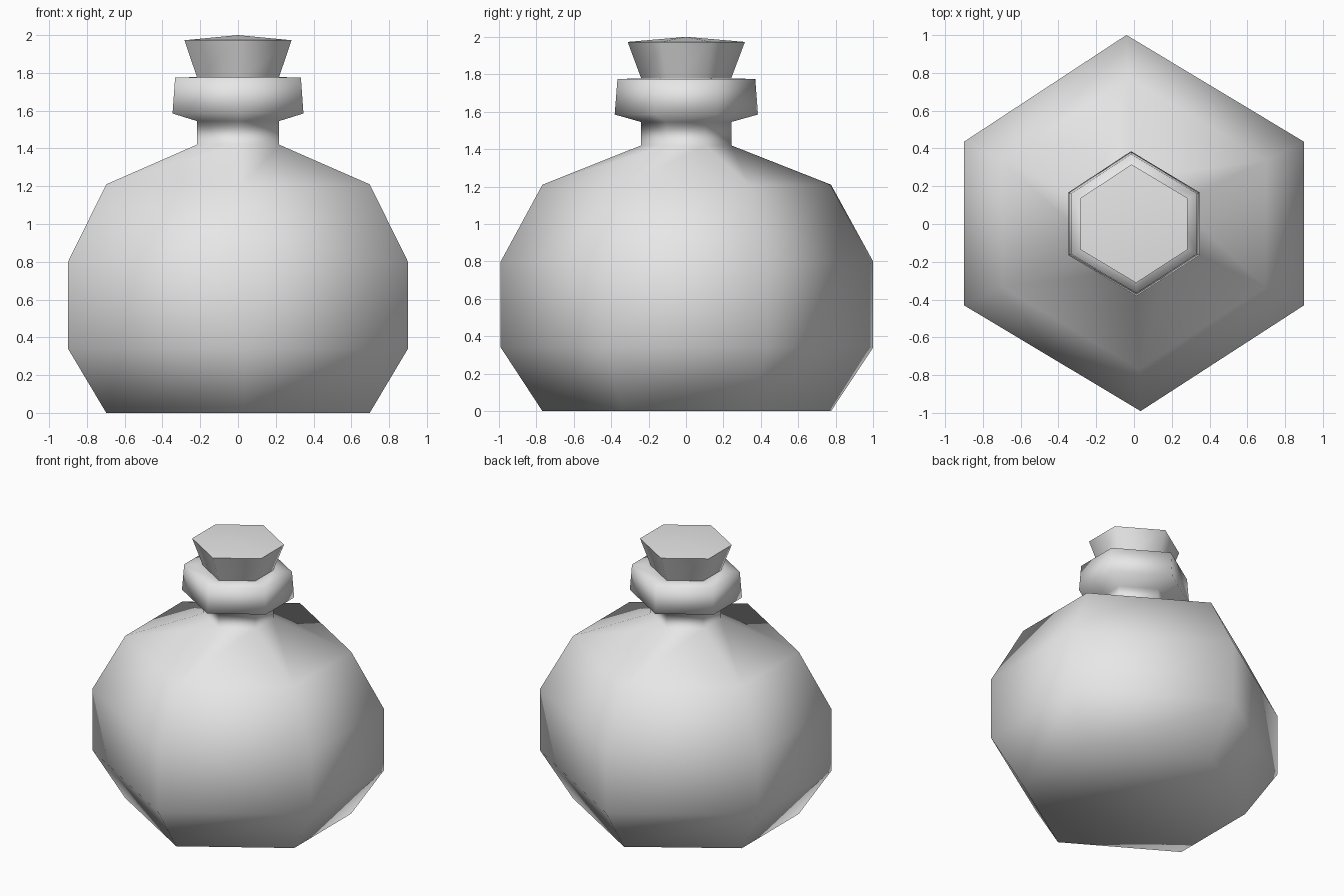
import bpy
import bmesh
import math

cube = bpy.data.objects.get("Cube")
if cube:
    bpy.data.objects.remove(cube, do_unlink=True)

# Slightly uneven six-sided outline shared by every ring
HEX = [(0.9, -0.43), (0.9, 0.435), (-0.04, 1.0),
       (-0.9, 0.435), (-0.9, -0.43), (0.035, -0.99)]

grey = bpy.data.materials.new("plain_grey")
grey.use_nodes = True
GREY = (0.8, 0.8, 0.8, 1.0)
grey.diffuse_color = GREY
grey.node_tree.nodes["Principled BSDF"].inputs["Base Color"].default_value = GREY


def hex_lathe(name, profile, apex=None):
    """Stack scaled outlines at (scale, height) and close both ends."""
    bm = bmesh.new()
    rings = [[bm.verts.new((x * s, y * s, z)) for x, y in HEX] for s, z in profile]
    for low, high in zip(rings, rings[1:]):
        for i in range(len(HEX)):
            j = (i + 1) % len(HEX)
            bm.faces.new((low[i], low[j], high[j], high[i]))
    bm.faces.new(rings[0][::-1])
    if apex is None:
        bm.faces.new(rings[-1])
    else:
        tip = bm.verts.new((0, 0, apex))
        for i in range(len(HEX)):
            bm.faces.new((rings[-1][i], rings[-1][(i + 1) % len(HEX)], tip))
    bmesh.ops.recalc_face_normals(bm, faces=bm.faces)
    for face in bm.faces:
        face.smooth = True
    mesh = bpy.data.meshes.new(name)
    bm.to_mesh(mesh)
    bm.free()
    mesh.materials.append(grey)
    obj = bpy.data.objects.new(name, mesh)
    bpy.context.collection.objects.link(obj)
    return obj


# Round-bellied bottle with neck and flared collar, smooth all over
hex_lathe("bottle", [
    (0.775, 0.0), (1.0, 0.34), (1.0, 0.8), (0.775, 1.21),   # belly
    (0.242, 1.42), (0.242, 1.545),                          # neck
    (0.385, 1.585), (0.37, 1.775), (0.24, 1.778),           # collar
])

# Tapered stopper with a shallow domed top and a crisp rim
stopper = hex_lathe("stopper", [(0.235, 1.76), (0.315, 1.973)], apex=2.0)
bpy.ops.object.select_all(action="DESELECT")
stopper.select_set(True)
bpy.context.view_layer.objects.active = stopper
bpy.ops.object.shade_smooth_by_angle(angle=math.radians(70))
